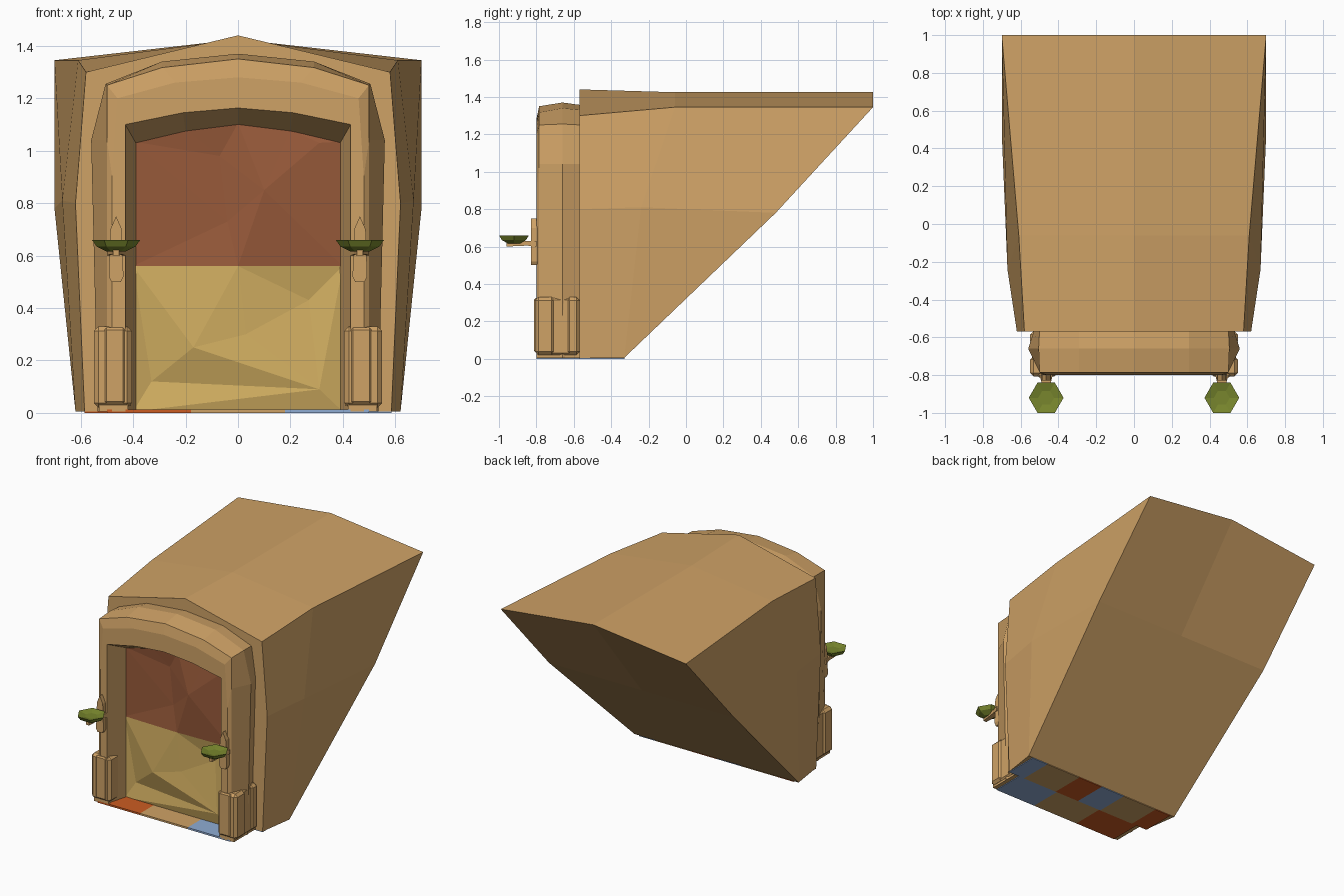
import bpy, bmesh, math
from mathutils import Vector, geometry

if "Cube" in bpy.data.objects:
    bpy.data.objects.remove(bpy.data.objects["Cube"])


def material(name, r, g, b):
    def lin(c):
        c /= 255
        return c / 12.92 if c < 0.04045 else ((c + 0.055) / 1.055) ** 2.4
    m = bpy.data.materials.new(name)
    m.diffuse_color = (lin(r), lin(g), lin(b), 1)
    m.use_nodes = True
    m.node_tree.nodes["Principled BSDF"].inputs["Base Color"].default_value = m.diffuse_color
    return m


SAND = material("sandstone", 207, 162, 102)
RED = material("red_clay", 152, 90, 58)
YELLOW = material("yellow_sand", 208, 173, 96)
ORANGE = material("orange_tile", 204, 92, 34)
BLUE = material("blue_tile", 143, 172, 212)
GREEN = material("leaf_green", 120, 134, 45)


def finish(name, bm, mats, mirror=False, recalc=True):
    bmesh.ops.remove_doubles(bm, verts=bm.verts, dist=1e-5)
    if recalc:
        bmesh.ops.recalc_face_normals(bm, faces=bm.faces)
    me = bpy.data.meshes.new(name)
    bm.to_mesh(me)
    bm.free()
    ob = bpy.data.objects.new(name, me)
    bpy.context.collection.objects.link(ob)
    for m in mats:
        me.materials.append(m)
    if mirror:
        ob.modifiers.new("mirror", "MIRROR").merge_threshold = 0.0005
    return ob


def loft(bm, rings, closed=False, caps=(False, False)):
    vs = [[bm.verts.new(p) for p in ring] for ring in rings]
    n = len(vs[0])
    for a, b in zip(vs, vs[1:]):
        for i in range(n if closed else n - 1):
            j = (i + 1) % n
            if (a[i].co - b[i].co).length < 1e-6:
                bm.faces.new((a[i], a[j], b[j]))
            else:
                bm.faces.new((a[i], a[j], b[j], b[i]))
    if caps[0]:
        bm.faces.new(vs[0])
    if caps[1]:
        bm.faces.new(vs[-1])


def box(bm, x0, x1, y0, y1, z0, z1, bevel=0):
    part = bmesh.new()
    bmesh.ops.create_cube(part, size=1)
    for v in part.verts:
        v.co = ((x0 + x1) / 2 + v.co.x * (x1 - x0), (y0 + y1) / 2 + v.co.y * (y1 - y0),
                (z0 + z1) / 2 + v.co.z * (z1 - z0))
    if bevel:
        bmesh.ops.bevel(part, geom=part.edges[:], offset=bevel, segments=1, affect="EDGES")
    tmp = bpy.data.meshes.new("tmp")
    part.to_mesh(tmp)
    part.free()
    bm.from_mesh(tmp)
    bpy.data.meshes.remove(tmp)


# Tunnel block: right half lofted front to back, then mirrored
B0 = 0.005
bm = bmesh.new()
front = [(.585, -.57, B0), (.62, -.57, .8), (.58, -.57, 1.30), (0, -.57, 1.44)]
middle = [(.62, -.33, B0), (.67, -.24, .81), (.61, -.06, 1.345), (0, -.06, 1.425)]
back = [(.62, -.33, B0), (.70, .48, .78), (.70, 1, 1.345), (0, 1, 1.425)]
loft(bm, [front, middle, back])
front_foot, back_foot, back_mid = (0, -.57, B0), (0, -.33, B0), (0, .48, .78)
for poly in (front + [front_foot],
             [back[0], back[1], back_mid, back_foot],
             [back[1], back[2], back[3], back_mid],
             [front[0], middle[0], back_foot, front_foot]):
    bm.faces.new([bm.verts.new(p) for p in poly])
finish("tunnel_block", bm, [SAND], mirror=True)

# Doorway frame: cross-sections carried up the pillar and over the arch
paths = [  # y, then (x, z) from foot to crown
    (-.65, [(.39, B0), (.39, .8), (.39, 1.03), (.20, 1.075), (0, 1.10)]),
    (-.80, [(.43, B0), (.43, .8), (.43, 1.10), (.21, 1.145), (0, 1.163)]),
    (-.80, [(.48, B0), (.48, .9), (.46, 1.20), (.24, 1.26), (0, 1.28)]),
    (-.785, [(.50, B0), (.50, 1.04), (.50, 1.25), (.29, 1.317), (0, 1.35)]),
    (-.66, [(.535, B0), (.56, 1.04), (.505, 1.255), (.29, 1.34), (0, 1.37)]),
    (-.565, [(.50, B0), (.53, 1.04), (.50, 1.25), (.29, 1.33), (0, 1.357)]),
]
bm = bmesh.new()
loft(bm, [[(p[i][0], y, p[i][1]) for y, p in paths] for i in range(5)], closed=True, caps=(True, False))
finish("doorway_frame", bm, [SAND], mirror=True)

# Recessed wall: faceted sheet, sand below and clay above
Y = -.65
edge = [(-.40, .005), (.40, .005), (.40, .56), (.40, 1.035), (.20, 1.08), (0, 1.105),
        (-.20, 1.08), (-.40, 1.035), (-.40, .56)]
inner = [(-.17, .25, -.03), (.03, .30, -.01), (.27, .43, .02), (.31, .09, -.02), (-.33, .12, .02),
         (-.07, .98, .015), (.10, .85, -.03), (-.04, .73, .01), (.31, 1.03, -.01), (0, .56, -.01)]
pts = [Vector(p) for p in edge] + [Vector(p[:2]) for p in inner]
n = len(edge)
lines = [(i, (i + 1) % n) for i in range(n)] + [(2, len(pts) - 1), (len(pts) - 1, 8)]
cv, ce, cf, *_ = geometry.delaunay_2d_cdt(pts, lines, [], 1, 1e-5)
bm = bmesh.new()
vs = []
for c in cv:
    d = sum(p[2] for p in inner if (Vector(p[:2]) - c).length < 1e-3)
    vs.append(bm.verts.new((c.x, Y + d, c.y)))
for f in cf:
    face = bm.faces.new([vs[i] for i in f])
    face.normal_update()
    if face.normal.y > 0:
        face.normal_flip()
    face.material_index = int(face.calc_center_median().z > .56)
finish("recessed_wall", bm, [YELLOW, RED], recalc=False)


# Floor tiles: coloured bands under the doorway and under the block
def tiles(name, xs, mats, y0, y1, top):
    for i, m in enumerate(mats):
        bm = bmesh.new()
        box(bm, xs[i], xs[i + 1], y0, y1, 0, top)
        finish("%s_%d" % (name, i + 1), bm, [m])


tiles("threshold_tile", [-.5, -.18, .18, .5], [ORANGE, SAND, BLUE], -.80, -.57, .012)
tiles("block_base_tile", [-.585, -.46, -.19, 0, .19, .46, .585],
      [ORANGE, SAND, BLUE, ORANGE, SAND, BLUE], -.57, -.33, B0)

# Pillar plinths: chamfered blocks with a shallow groove on the side
bm = bmesh.new()
box(bm, .405, .55, -.807, -.70, .02, .33, .018)
box(bm, .405, .55, -.64, -.568, .02, .33, .018)
box(bm, .41, .54, -.74, -.61, .02, .325, .01)
box(bm, .43, .51, -.812, -.70, .035, .325, .008)
box(bm, .42, .53, -.80, -.568, B0, .04)
finish("pillar_plinth", bm, [SAND], mirror=True)

# Sconce: pointed wall plate, bracket and hexagonal dish
CX = .465
bm = bmesh.new()
plate = [(-.028, .52), (-.018, .50), (.018, .50), (.028, .52), (.022, .70), (0, .75), (-.022, .70)]
loft(bm, [[(CX + x, y, z) for x, z in plate] for y in (-.795, -.828)], closed=True, caps=(True, True))
finish("sconce_plate", bm, [SAND], mirror=True)

bm = bmesh.new()
arm = [(-.80, .60, .63, .035), (-.85, .605, .63, .022), (-.96, .60, .625, .012)]
loft(bm, [[(CX - w, y, a), (CX + w, y, a), (CX + w, y, b), (CX - w, y, b)] for y, a, b, w in arm],
     closed=True, caps=(True, True))
finish("sconce_bracket", bm, [SAND], mirror=True)

bm = bmesh.new()
loft(bm, [[(CX + r * math.cos(k * math.pi / 3), -.92 + r * math.sin(k * math.pi / 3), z) for k in range(6)]
          for r, z in ((.035, .615), (.075, .635), (.092, .66), (.042, .648))], closed=True, caps=(True, True))
finish("sconce_dish", bm, [GREEN], mirror=True)
